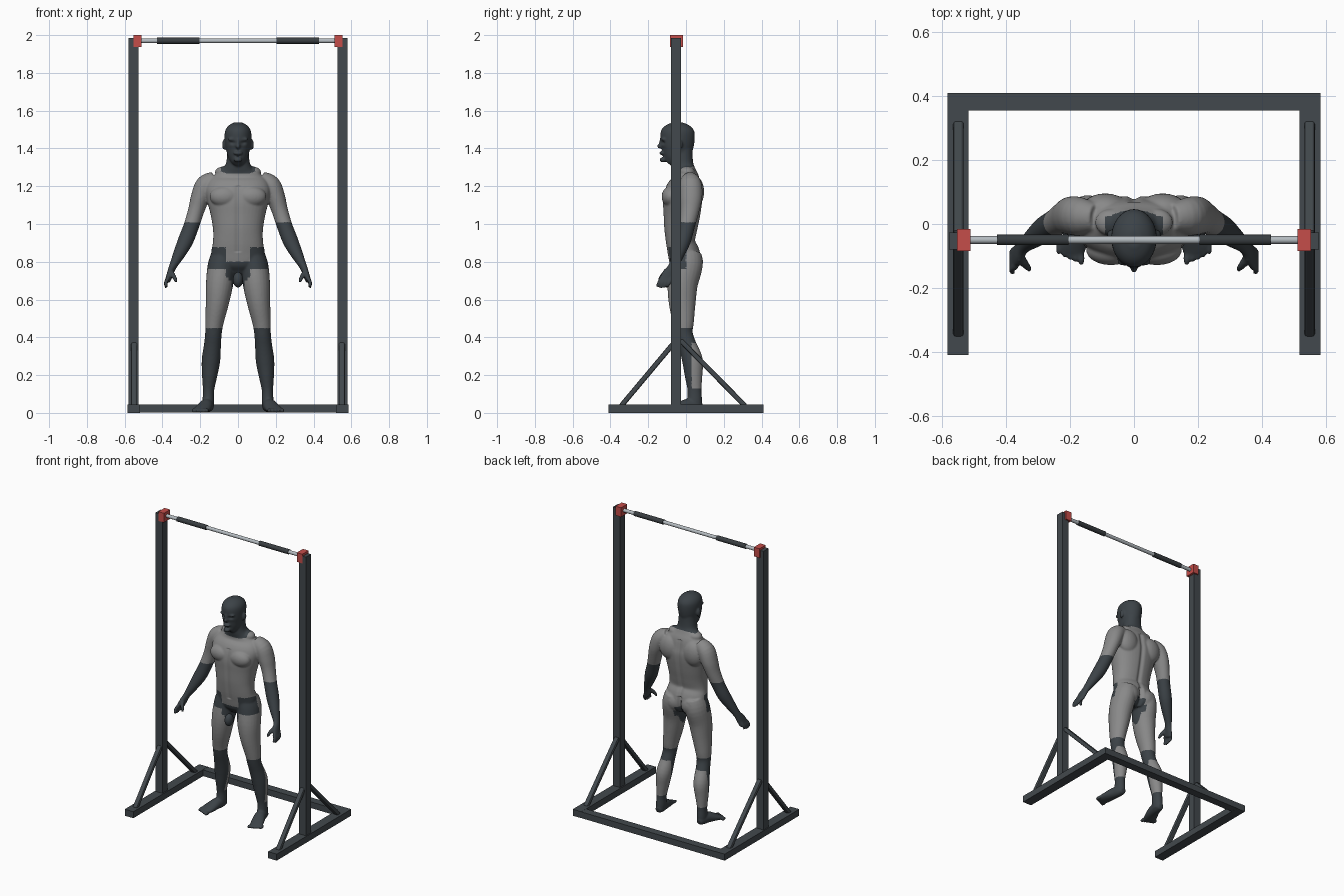
import bpy, bmesh, math
from mathutils import Vector, Matrix

old = bpy.data.objects.get("Cube")
if old:
    bpy.data.objects.remove(old, do_unlink=True)


def material(name, r, g, b):
    mat = bpy.data.materials.new(name)
    mat.use_nodes = True
    mat.diffuse_color = (r, g, b, 1)
    mat.node_tree.nodes["Principled BSDF"].inputs["Base Color"].default_value = (r, g, b, 1)
    return mat


STEEL = material("dark steel", .055, .066, .074)
GRIP = material("black grip", .04, .047, .052)
CHROME = material("polished bar", .46, .5, .53)
RED = material("red bracket", .56, .075, .068)
GREY = material("body grey", .25, .25, .25)
DARK = material("body dark", .045, .055, .063)


def add_object(name, bm, *mats):
    bmesh.ops.recalc_face_normals(bm, faces=bm.faces[:])
    mesh = bpy.data.meshes.new(name)
    bm.to_mesh(mesh)
    bm.free()
    for mat in mats:
        mesh.materials.append(mat)
    obj = bpy.data.objects.new(name, mesh)
    bpy.context.collection.objects.link(obj)
    return obj


def box(name, center, size, mat, tilt=0):
    bm = bmesh.new()
    place = Matrix.Translation(center) @ Matrix.Rotation(tilt, 4, "X")
    bmesh.ops.create_cube(bm, size=1, matrix=place @ Matrix.Diagonal((*size, 1)))
    return add_object(name, bm, mat)


def rod(name, x, length, radius, mat):
    bm = bmesh.new()
    place = Matrix.Translation((x, -.05, 1.97)) @ Matrix.Rotation(math.pi / 2, 4, "Y")
    bmesh.ops.create_cone(bm, cap_ends=True, segments=24, radius1=radius,
                          radius2=radius, depth=length, matrix=place)
    obj = add_object(name, bm, mat)
    for face in obj.data.polygons:
        face.use_smooth = len(face.vertices) == 4
    return obj


def brace(name, x, foot, top):
    # Slanted strut from the base rail up to the post
    a, b = Vector((x, *foot)), Vector((x, *top))
    d = b - a
    obj = box(name, (a + b) / 2, (.033, .027, d.length), STEEL, math.atan2(-d.y, d.z))
    bevel = obj.modifiers.new("rounded", "BEVEL")
    bevel.width = .008
    bevel.segments = 2


# Stand
box("back_rail", (0, .383, .0225), (1.04, .055, .043), STEEL)
rod("pull_up_bar", 0, 1.04, .012, CHROME)
for side, s in (("left", 1), ("right", -1)):
    box(side + "_base_rail", (s * .552, 0, .0225), (.066, .82, .045), STEEL)
    box(side + "_post", (s * .553, -.053, 1.01), (.053, .054, 1.95), STEEL)
    box(side + "_bracket", (s * .533, -.05, 1.968), (.043, .068, .064), RED)
    rod(side + "_grip", s * .317, .225, .0165, GRIP)
    brace(side + "_front_brace", s * .55, (-.345, .035), (-.06, .375))
    brace(side + "_back_brace", s * .55, (.315, .035), (-.03, .385))


# Figure building blocks
def spline(p0, p1, p2, p3, t):
    return [b + .5 * t * (c - a + t * (2 * a - 5 * b + 4 * c - d + t * (3 * (b - c) + d - a)))
            for a, b, c, d in zip(p0, p1, p2, p3)]


def limb(bm, rings, s=1, power=1.0, sides=24, steps=4):
    """Loft ellipses given as (x, y, z, width radius, depth radius)."""
    pts = [rings[0], *rings, rings[-1]]
    path = [spline(*pts[i:i + 4], k / steps) for i in range(len(rings) - 1) for k in range(steps)]
    path.append(rings[-1])
    centers = [Vector((s * p[0], p[1], p[2])) for p in path]
    loops = []
    for i, p in enumerate(path):
        d = (centers[min(i + 1, len(path) - 1)] - centers[max(i - 1, 0)]).normalized()
        u = (Vector((1, 0, 0)) - d * d.x).normalized()
        v = d.cross(u)
        loop = []
        for k in range(sides):
            c, n = math.cos(math.tau * k / sides), math.sin(math.tau * k / sides)
            c, n = (math.copysign(abs(w) ** power, w) for w in (c, n))
            loop.append(bm.verts.new(centers[i] + u * c * p[3] + v * n * p[4]))
        loops.append(loop)
    for a, b in zip(loops, loops[1:]):
        for k in range(sides):
            bm.faces.new((a[k - 1], a[k], b[k], b[k - 1]))
    bm.faces.new(loops[0][::-1])
    bm.faces.new(loops[-1])


def blob(bm, center, radii):
    bmesh.ops.create_uvsphere(bm, u_segments=24, v_segments=16, radius=1,
                              matrix=Matrix.Translation(center) @ Matrix.Diagonal((*radii, 1)))


bm = bmesh.new()
# Torso and neck
torso = [(.735, .0, .05, .05), (.78, .0, .122, .08), (.84, -.01, .142, .085), (.9, -.028, .133, .078),
         (.97, -.028, .132, .088), (1.05, -.022, .145, .098), (1.12, -.018, .163, .104),
         (1.18, -.01, .172, .098), (1.235, .0, .15, .075), (1.275, -.005, .105, .058),
         (1.31, -.015, .068, .055), (1.36, -.02, .058, .055), (1.42, -.02, .055, .055)]
limb(bm, [(0, y, z, rx, ry) for z, y, rx, ry in torso], power=.9, sides=40)
# Head
head = [(1.325, -.098, .026, .028), (1.35, -.077, .048, .056), (1.39, -.055, .062, .083),
        (1.44, -.045, .07, .09), (1.49, -.045, .069, .089), (1.52, -.045, .051, .066),
        (1.538, -.045, .02, .026)]
limb(bm, [(0, y, z, rx, ry) for z, y, rx, ry in head], sides=32)
blob(bm, (0, -.134, 1.412), (.012, .02, .014))
blob(bm, (0, -.13, 1.43), (.009, .013, .03))
blob(bm, (0, -.127, 1.375), (.025, .014, .011))
blob(bm, (0, -.122, 1.34), (.022, .018, .014))
blob(bm, (0, -.098, .705), (.027, .034, .042))

arm = [(.12, .02, 1.235, .045, .045), (.17, .024, 1.205, .055, .06), (.2, .026, 1.14, .05, .06),
       (.222, .02, 1.07, .043, .05), (.247, .004, .99, .041, .043), (.278, -.016, .91, .041, .041),
       (.312, -.042, .84, .032, .033), (.345, -.068, .775, .02, .026),
       (.36, -.09, .735, .017, .036), (.372, -.104, .7, .014, .038)]
leg = [(.07, .0, .84, .068, .082), (.086, .0, .78, .074, .088), (.098, -.018, .68, .072, .08),
       (.11, -.02, .58, .061, .071), (.125, -.014, .48, .049, .056), (.13, -.01, .42, .044, .046),
       (.135, .008, .36, .045, .047), (.143, .034, .28, .049, .055), (.15, .04, .2, .041, .047),
       (.156, .045, .12, .03, .037), (.157, .046, .06, .031, .04), (.157, .048, .02, .028, .036)]
foot = [(.157, .082, .025, .02, .02), (.16, .05, .035, .03, .033), (.168, .005, .038, .036, .036),
        (.182, -.04, .027, .042, .026), (.196, -.08, .016, .043, .016), (.2, -.092, .014, .042, .012)]
for s in (1, -1):
    limb(bm, arm, s)
    limb(bm, leg, s)
    limb(bm, foot, s)
    # Fingers and thumb
    for k in range(4):
        y = -.078 - .018 * k
        tip = .668 - .006 * (k in (1, 2))
        limb(bm, [(.37, y, .715, .011, .01), (.382, y - .01, .69, .01, .01),
                  (.38, y - .022, tip, .008, .008)], s, sides=12)
    limb(bm, [(.355, -.105, .745, .014, .014), (.338, -.13, .72, .012, .012),
              (.326, -.143, .692, .008, .008)], s, sides=12)
    # Toes
    for k in range(5):
        blob(bm, (s * (.165 + .018 * k), -.108 + .008 * k, .012), (.011 - .001 * k, .022, .012))
    # Muscle masses and face sides
    blob(bm, (s * .072, -.082, 1.145), (.078, .047, .055))
    blob(bm, (s * .09, .046, 1.17), (.075, .05, .085))
    blob(bm, (s * .065, .03, .8), (.068, .06, .07))
    blob(bm, (s * .072, .005, 1.275), (.05, .042, .03))
    blob(bm, (s * .074, -.035, 1.42), (.01, .017, .028))
    blob(bm, (s * .028, -.118, 1.448), (.027, .014, .009))

# Fuse the parts into one skin
body = add_object("figure", bm, GREY, DARK)
bpy.context.view_layer.objects.active = body
body.select_set(True)
remesh = body.modifiers.new("fuse", "REMESH")
remesh.mode = "VOXEL"
remesh.voxel_size = .0055
relax = body.modifiers.new("relax", "SMOOTH")
relax.factor = .5
relax.iterations = 5
for mod in ("fuse", "relax"):
    bpy.ops.object.modifier_apply(modifier=mod)

# Press in eye sockets, spine, chest line and seat cleft
for vert in body.data.vertices:
    x, y, z = vert.co
    groove = math.exp(-(x / .014) ** 2)
    if z > 1.38 and y < -.08:
        vert.co.y += .011 * math.exp(-((abs(x) - .028) / .014) ** 2 - ((z - 1.43) / .009) ** 2)
    elif y > .02 and .7 < z < 1.25:
        vert.co.y -= groove * (.022 if z < .85 else .01)
    elif y < -.08 and .85 < z < 1.2:
        vert.co.y += groove * .006
    vert.co.z = max(vert.co.z, .001)


def is_dark(x, y, z):
    x = abs(x)
    neck = x < .09 and z > 1.29 + .4 * y
    forearm = x > .195 and z < 1.01
    shin = z < .45 and not (y > .03 and .13 < z < .37)
    hips = y < 0 and ((x > .065 and .76 < z < .875) or (x <= .065 and .72 < z < .8))
    groin = (x < .035 and .6 < z < .78) or (x < .05 and .7 < z < .745)
    return neck or forearm or shin or hips or groin


for face in body.data.polygons:
    face.use_smooth = True
    face.material_index = int(is_dark(*face.center))
